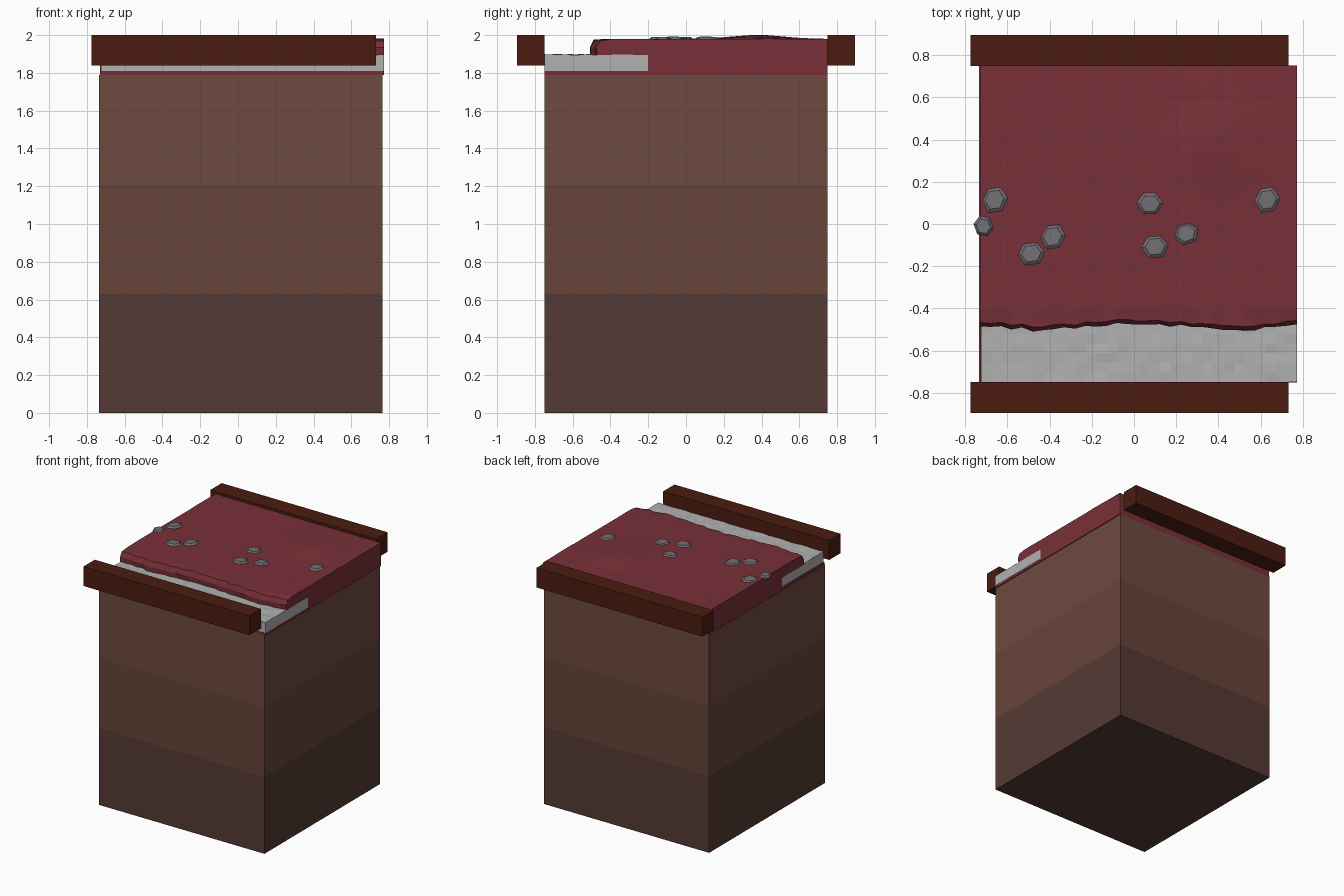
import bpy, bmesh, math, random
from mathutils import Matrix, Vector

if "Cube" in bpy.data.objects:
    bpy.data.objects.remove(bpy.data.objects["Cube"])

random.seed(4)


def material(name, rgb):
    m = bpy.data.materials.new(name)
    m.diffuse_color = (*rgb, 1)
    m.use_nodes = True
    m.node_tree.nodes["Principled BSDF"].inputs["Base Color"].default_value = m.diffuse_color
    return m


def finish(bm, name, mats):
    bmesh.ops.recalc_face_normals(bm, faces=bm.faces)
    me = bpy.data.meshes.new(name)
    bm.to_mesh(me)
    bm.free()
    ob = bpy.data.objects.new(name, me)
    for m in mats:
        me.materials.append(m)
    bpy.context.collection.objects.link(ob)
    return ob


def loft(name, xs, profile, mat):
    """Closed y-z profile swept along the x stations, capped at both ends."""
    bm = bmesh.new()
    rings = [[bm.verts.new((x, y, z)) for y, z in profile(x)] for x in xs]
    n = len(rings[0])
    for a, b in zip(rings, rings[1:]):
        for i in range(n):
            j = (i + 1) % n
            bm.faces.new((a[i], a[j], b[j], b[i]))
    bm.faces.new(rings[0])
    bm.faces.new(rings[-1])
    return finish(bm, name, [mat])


def stations(a, b, n):
    return [a + (b - a) * i / n for i in range(n + 1)]


# soil block with three colour bands
soil = [material("soil_low", (0.09, 0.042, 0.034)),
        material("soil_mid", (0.135, 0.058, 0.042)),
        material("soil_top", (0.155, 0.068, 0.05))]
bm = bmesh.new()
rings = [[bm.verts.new((x, y, z)) for x, y in
          ((-.735, -.75), (.765, -.75), (.765, .75), (-.735, .75))]
         for z in (0, .63, 1.205, 1.79)]
for k in range(3):
    a, b = rings[k], rings[k + 1]
    for i in range(4):
        j = (i + 1) % 4
        bm.faces.new((a[i], a[j], b[j], b[i])).material_index = k
bm.faces.new(rings[0])
bm.faces.new(rings[3]).material_index = 2
finish(bm, "soil_block", soil)


# red top layer: thin lip under the pavement, ragged front edge, gentle rise
def red_profile(x):
    r = random.uniform
    wave = .014 * math.sin(x * 7 + 1.5)
    edge = -.468 + wave + r(-.007, .007)
    pts = [(.75, 1.79), (-.75, 1.79), (-.75, 1.81), (-.2, 1.81), (-.2, 1.89),
           (edge - .015 + r(-.005, .005), 1.89),
           (edge - .018 + r(-.005, .005), 1.935), (edge, 1.972 + r(-.004, .006))]
    for y in stations(-.40, .75, 14):
        rise = .021 * math.exp(-((x - .4) / .22) ** 2 - ((y - .38) / .2) ** 2)
        pts.append((y, 1.979 + rise + r(-.0015, .0015)))
    return pts


loft("red_layer", stations(-.73, .772, 30), red_profile,
     material("red_earth", (0.19, 0.03, 0.04)))


# grey strip with a slightly rough top
def strip_profile(x):
    ys = stations(-.748, -.2, 12)
    return [(-.2, 1.811), (-.748, 1.811)] + [
        (y, 1.896 + random.uniform(-.003, .003)) for y in ys]


loft("grey_strip", stations(-.725, .773, 30), strip_profile,
     material("pale_grey", (0.44, 0.44, 0.44)))

# wooden beams at front and back
wood = material("dark_wood", (0.07, 0.012, 0.005))
for side, name in ((-1, "front_beam"), (1, "back_beam")):
    bm = bmesh.new()
    bmesh.ops.create_cube(bm, size=1, matrix=Matrix.Translation(
        (-.022, side * .822, 1.92)) @ Matrix.Diagonal((1.506, .146, .16, 1)))
    finish(bm, name, [wood])

# flat six-sided stones: (x, y, long-axis angle in degrees, size)
stone = material("stone_grey", (0.17, 0.16, 0.18))
for i, (x, y, ang, s) in enumerate((
        (-.66, .115, 65, .068), (-.713, -.01, 110, .052), (-.385, -.06, 65, .066),
        (-.487, -.14, 8, .066), (.075, .097, 0, .066), (.1, -.107, 5, .066),
        (.247, -.045, 20, .062), (.63, .115, 65, .068))):
    bm = bmesh.new()
    for r, z in ((.75, -.022), (1, 0), (.72, .012)):
        for k in range(6):
            t = k * math.pi / 3
            bm.verts.new((r * s * math.cos(t), r * s * .9 * math.sin(t), z))
    bm.verts.ensure_lookup_table()
    bmesh.ops.convex_hull(bm, input=bm.verts)
    tilt = Matrix.Rotation(math.radians(random.uniform(-5, 5)), 4, 'X')
    bm.transform(Matrix.Translation(Vector((x, y, 1.978)))
                 @ Matrix.Rotation(math.radians(ang), 4, 'Z') @ tilt)
    finish(bm, f"stone_{i + 1}", [stone])
